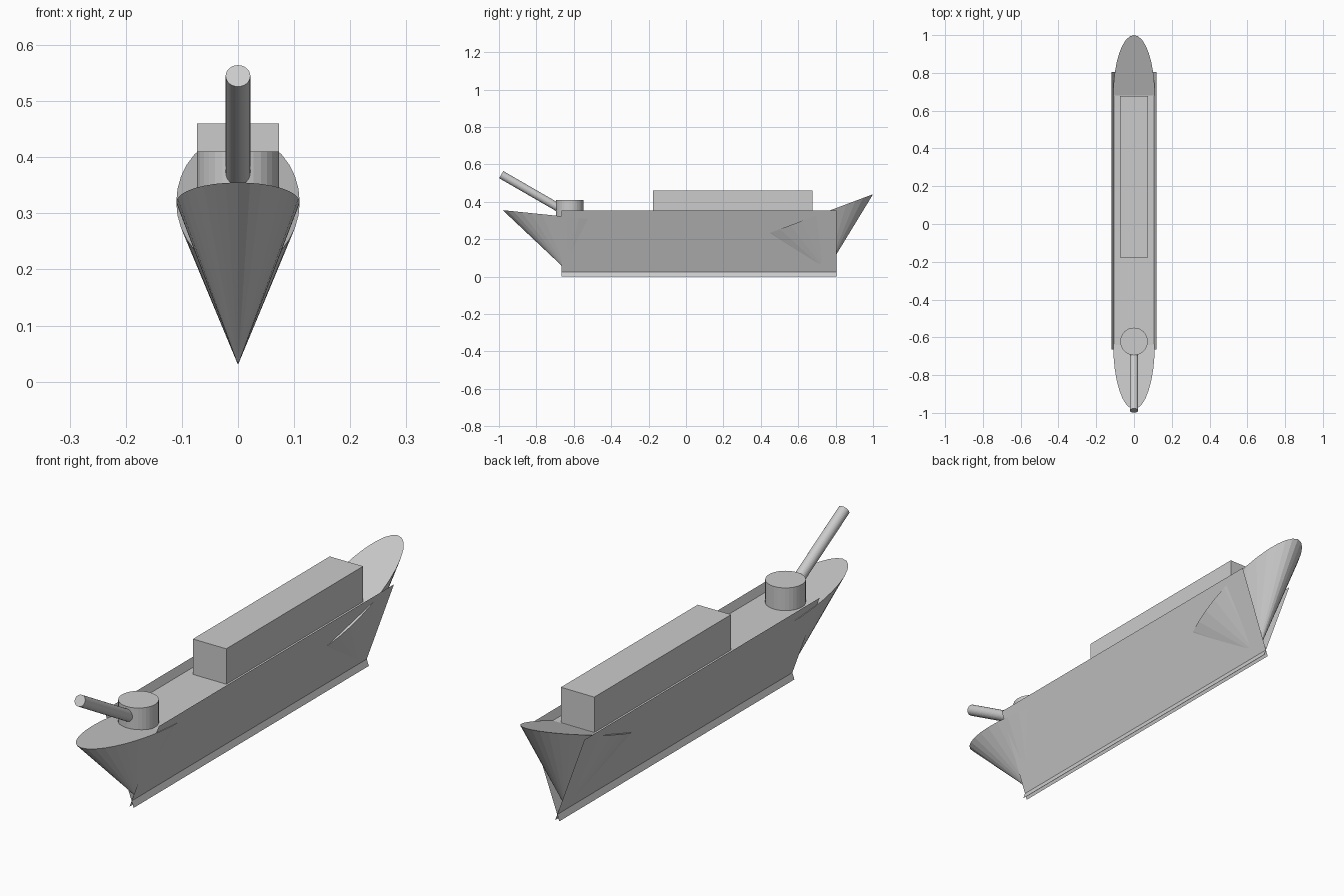
import bpy
import bmesh
import math
from mathutils import Matrix, Vector

if "Cube" in bpy.data.objects:
    bpy.data.objects.remove(bpy.data.objects["Cube"])

SEGMENTS = 32

# One plain grey for the whole ship
grey = bpy.data.materials.new("ship grey")
grey.use_nodes = True
colour = (0.6, 0.6, 0.6, 1)
grey.diffuse_color = colour
grey.node_tree.nodes["Principled BSDF"].inputs["Base Color"].default_value = colour


def finish(name, bm, solid=True):
    if solid:
        bmesh.ops.recalc_face_normals(bm, faces=bm.faces[:])
    mesh = bpy.data.meshes.new(name)
    bm.to_mesh(mesh)
    bm.free()
    mesh.materials.append(grey)
    obj = bpy.data.objects.new(name, mesh)
    bpy.context.collection.objects.link(obj)
    return obj


def sheet(name, corners):
    bm = bmesh.new()
    bm.faces.new([bm.verts.new(c) for c in corners])
    return finish(name, bm, False)


def cylinder(name, start, end, radius):
    a, b = Vector(start), Vector(end)
    turn = (b - a).to_track_quat('Z', 'Y').to_matrix().to_4x4()
    bm = bmesh.new()
    bmesh.ops.create_cone(bm, cap_ends=True, segments=SEGMENTS,
                          radius1=radius, radius2=radius, depth=(b - a).length,
                          matrix=Matrix.Translation((a + b) / 2) @ turn)
    return finish(name, bm)


def hull_cone(name, centre_y, reach, rise, apex_y):
    """Tilted oval deck tapering down to a point at the keel."""
    bm = bmesh.new()
    rim = []
    for i in range(SEGMENTS):
        t = 2 * math.pi * i / SEGMENTS
        c = math.cos(t)
        rim.append(bm.verts.new((0.11 * math.sin(t), centre_y + reach * c, 0.32 + rise * c)))
    apex = bm.verts.new((0, apex_y, 0.03))
    bm.faces.new(rim)
    for a, b in zip(rim, rim[1:] + rim[:1]):
        bm.faces.new((a, b, apex))
    return finish(name, bm)


# Bow and raised stern
hull_cone("bow", -0.64, -0.34, 0.035, -0.635)
hull_cone("stern", 0.68, 0.32, 0.12, 0.75)

# Flat side plates that cross just above the bottom of the keel
front, back = -0.665, 0.805
for side, s in (("left", 1), ("right", -1)):
    corners = [(s * 0.119, front, 0.352), (-s * 0.009, front, 0),
               (-s * 0.009, back, 0), (s * 0.119, back, 0.352)]
    sheet(side + "_hull_plate", corners if s > 0 else corners[::-1])

# Main deck between the plates
sheet("deck", [(-0.107, -0.64, 0.32), (0.107, -0.64, 0.32),
               (0.107, 0.69, 0.32), (-0.107, 0.69, 0.32)])

# Long cabin
bm = bmesh.new()
bmesh.ops.create_cube(bm, size=1, matrix=Matrix.Translation((0, 0.25, 0.385))
                      @ Matrix.Diagonal((0.146, 0.855, 0.15, 1)))
finish("cabin", bm)

# Gun turret and raised barrel
cylinder("turret", (0, -0.622, 0.31), (0, -0.622, 0.41), 0.073)
cylinder("gun_barrel", (0, -0.65, 0.35), (0, -0.988, 0.545), 0.022)
